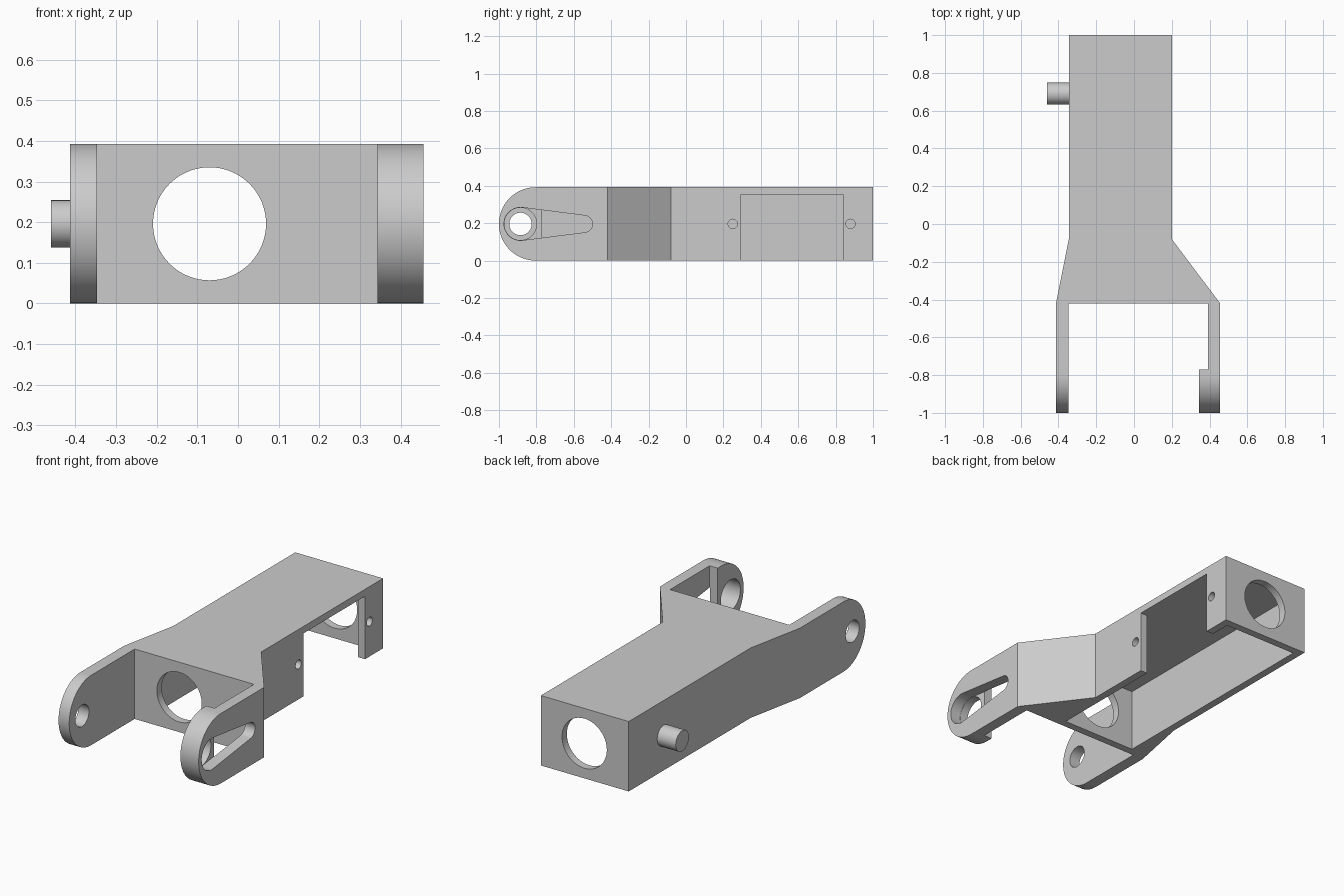
import bpy, bmesh, math
from mathutils import Vector

cube = bpy.data.objects.get("Cube")
if cube:
    bpy.data.objects.remove(cube, do_unlink=True)

grey = bpy.data.materials.new("matte_grey")
grey.use_nodes = True
COLOR = (0.6, 0.6, 0.6, 1)
grey.diffuse_color = COLOR
grey.node_tree.nodes["Principled BSDF"].inputs["Base Color"].default_value = COLOR

H = 0.392            # overall height
MID = H / 2          # height of every hole axis
WALL = 0.043
PIVOT = -0.885       # y of the fork pivot


def prism(name, outline, axis, lo, hi):
    """Extrude a 2D outline along an axis: x takes (y, z), y takes (x, z), z takes (x, y)."""
    place = {"x": lambda a, b, t: (t, a, b),
             "y": lambda a, b, t: (a, t, b),
             "z": lambda a, b, t: (a, b, t)}[axis]
    bm = bmesh.new()
    face = bm.faces.new([bm.verts.new(place(a, b, lo)) for a, b in outline])
    new = bmesh.ops.extrude_face_region(bm, geom=[face])["geom"]
    moved = [v for v in new if isinstance(v, bmesh.types.BMVert)]
    bmesh.ops.translate(bm, verts=moved, vec=Vector(place(0, 0, hi - lo)))
    bmesh.ops.recalc_face_normals(bm, faces=bm.faces)
    mesh = bpy.data.meshes.new(name)
    bm.to_mesh(mesh)
    bm.free()
    obj = bpy.data.objects.new(name, mesh)
    bpy.context.collection.objects.link(obj)
    mesh.materials.append(grey)
    return obj


def arc(cx, cy, r, start=0, end=360, steps=64):
    full = end - start == 360
    angles = [math.radians(start + (end - start) * i / steps) for i in range(steps + (not full))]
    return [(cx + r * math.cos(a), cy + r * math.sin(a)) for a in angles]


def rect(a0, b0, a1, b1):
    return [(a0, b0), (a1, b0), (a1, b1), (a0, b1)]


def activate(obj):
    bpy.ops.object.select_all(action="DESELECT")
    obj.select_set(True)
    bpy.context.view_layer.objects.active = obj


def combine(obj, tool, operation="DIFFERENCE"):
    tool.hide_render = True
    activate(obj)
    mod = obj.modifiers.new("cut", "BOOLEAN")
    mod.operation, mod.object, mod.solver = operation, tool, "EXACT"
    bpy.ops.object.modifier_apply(modifier=mod.name)
    bpy.data.objects.remove(tool, do_unlink=True)


# Plan of the bracket: box body, flared shoulders, two fork arms and the pivot boss
plan = [(-0.345, 1), (-0.345, -0.08), (-0.413, -0.42), (-0.413, -1.1), (-0.347, -1.1),
        (-0.347, -0.42), (0.393, -0.42), (0.393, -0.77), (0.343, -0.77), (0.343, -1.1),
        (0.456, -1.1), (0.456, -0.42), (0.2, -0.08), (0.2, 1)]
bracket = prism("bracket", plan, "z", -0.1, H + 0.1)

# Side profile rounds the fork ends
profile = arc(MID - 1, MID, MID, 90, 270, 48) + [(1.2, 0), (1.2, H)]
combine(bracket, prism("side_profile", profile, "x", -0.6, 0.6), "INTERSECT")

# Cavity open underneath, and the side window
cavity = rect(-0.345 + WALL, -0.42 + WALL, 0.2 - WALL, 1 - WALL)
combine(bracket, prism("cavity", cavity, "z", -0.1, 0.353))
combine(bracket, prism("window", rect(0.295, -0.1, 0.84, 0.353), "x", 0.1, 0.3))

# Round openings through the front and back walls
combine(bracket, prism("end_holes", arc(-0.07, MID, 0.139), "y", -0.5, 1.1))

# Screw holes beside the window
for y in (0.25, 0.88):
    combine(bracket, prism("screw_hole", arc(y, MID, 0.025, steps=32), "x", 0.1, 0.3))

# Pivot holes and the tapered slot in the left arm
combine(bracket, prism("right_pivot_hole", arc(PIVOT, MID, 0.06), "x", -0.5, -0.3))
slot = arc(PIVOT, MID, 0.088, 83, 277, 32) + arc(-0.545, MID, 0.045, -83, 83, 24)
combine(bracket, prism("slot", slot, "x", 0.391, 0.5))
combine(bracket, prism("left_pivot_hole", arc(PIVOT, MID, 0.0865), "x", 0.3, 0.5))

# Peg on the right wall
peg = prism("peg", arc(0.69, MID, 0.058, steps=48), "x", -0.46, -0.34)

for obj in (bracket, peg):
    activate(obj)
    bpy.ops.object.shade_smooth_by_angle(angle=math.radians(30))
